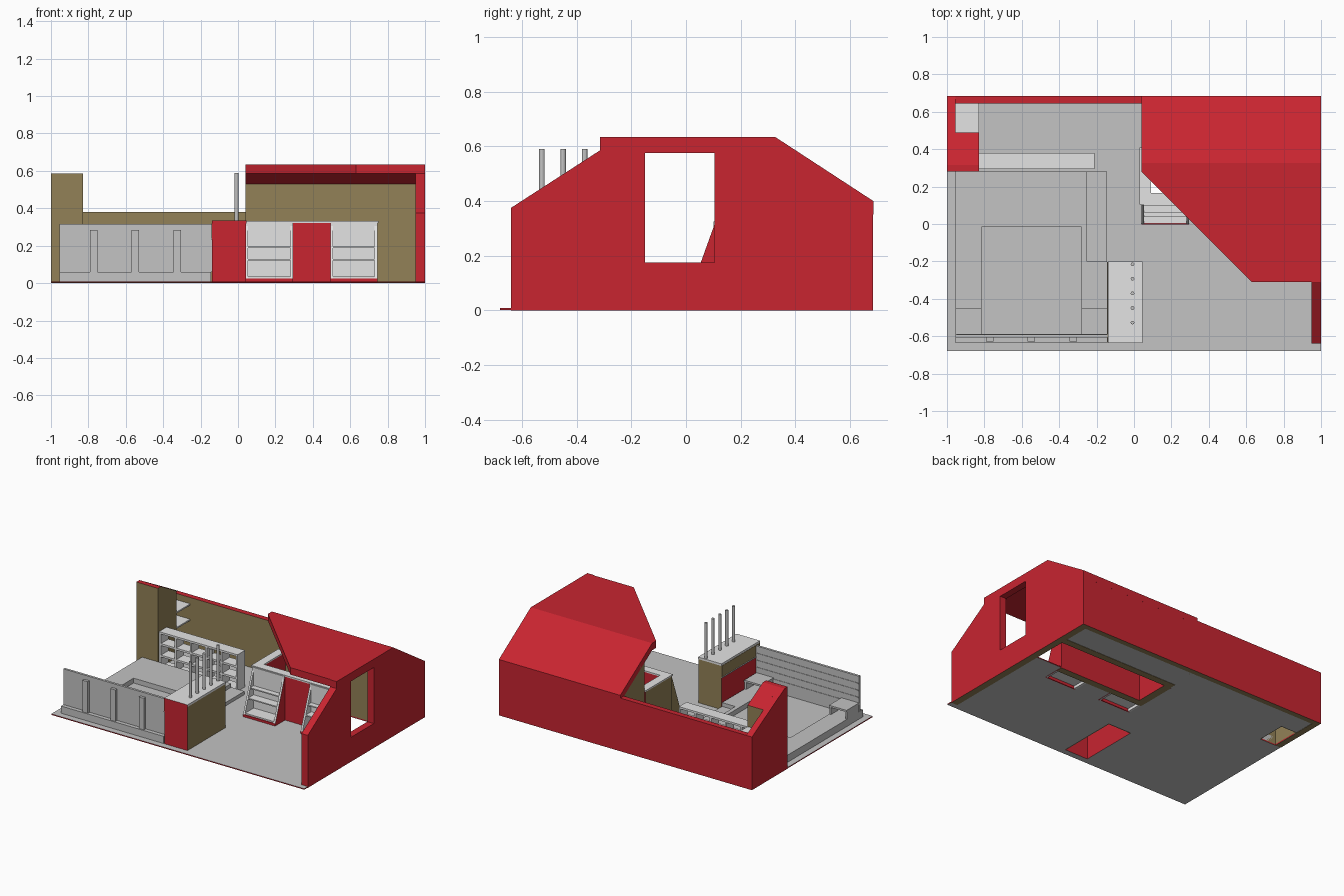
import bpy, bmesh
from mathutils import Vector

cube = bpy.data.objects.get("Cube")
if cube:
    bpy.data.objects.remove(cube, do_unlink=True)


def material(name, rgb):
    m = bpy.data.materials.new(name)
    m.use_nodes = True
    m.diffuse_color = (*rgb, 1)
    m.node_tree.nodes["Principled BSDF"].inputs["Base Color"].default_value = (*rgb, 1)
    return m


RED = material("red", (0.58, 0.018, 0.03))
OLIVE = material("olive", (0.29, 0.22, 0.095))
GREY = material("grey", (0.546, 0.546, 0.546))
LIGHT = material("light grey", (0.775, 0.775, 0.775))
DIRS = {"x": Vector((1, 0, 0)), "y": Vector((0, 1, 0)), "z": Vector((0, 0, 1))}


def finish(name, bm, base, rules=None):
    """rules maps a signed direction such as '-x' to the colour of faces turned that way"""
    mats = [base]
    bmesh.ops.recalc_face_normals(bm, faces=bm.faces)
    for key, mat in (rules or {}).items():
        if mat not in mats:
            mats.append(mat)
        d = DIRS[key[1]] * (1 if key[0] == "+" else -1)
        for f in bm.faces:
            if f.normal.dot(d) > 0.6:
                f.material_index = mats.index(mat)
    me = bpy.data.meshes.new(name)
    bm.to_mesh(me)
    bm.free()
    for m in mats:
        me.materials.append(m)
    ob = bpy.data.objects.new(name, me)
    bpy.context.collection.objects.link(ob)
    return ob


def prism_mesh(profile, x0, x1):
    bm = bmesh.new()
    face = bm.faces.new([bm.verts.new((x0, y, z)) for y, z in profile])
    new = bmesh.ops.extrude_face_region(bm, geom=[face])["geom"]
    verts = [g for g in new if isinstance(g, bmesh.types.BMVert)]
    bmesh.ops.translate(bm, verts=verts, vec=(x1 - x0, 0, 0))
    bmesh.ops.recalc_face_normals(bm, faces=bm.faces)
    return bm


def prism(name, profile, x0, x1, base, rules=None, bottomless=False):
    """Side profile in y and z, pulled along x"""
    bm = prism_mesh(profile, x0, x1)
    if bottomless:
        low = [f for f in bm.faces if f.normal.z < -0.9]
        bmesh.ops.delete(bm, geom=low, context="FACES_ONLY")
    return finish(name, bm, base, rules)


def box(name, x0, x1, y0, y1, z0, z1, base, rules=None, bottomless=False):
    return prism(name, [(y0, z0), (y1, z0), (y1, z1), (y0, z1)], x0, x1, base, rules, bottomless)


def slab(name, x0, x1, y0, y1, z0, z1, holes, base, rules=None):
    """Flat plate with rectangular holes"""
    xs = sorted({x0, x1, *[v for h in holes for v in h[:2]]})
    ys = sorted({y0, y1, *[v for h in holes for v in h[2:]]})
    bm = bmesh.new()
    grid = {(x, y): bm.verts.new((x, y, z0)) for x in xs for y in ys}
    for xa, xb in zip(xs, xs[1:]):
        for ya, yb in zip(ys, ys[1:]):
            cx, cy = (xa + xb) / 2, (ya + yb) / 2
            if not any(a < cx < b and c < cy < d for a, b, c, d in holes):
                bm.faces.new([grid[p] for p in ((xa, ya), (xb, ya), (xb, yb), (xa, yb))])
    new = bmesh.ops.extrude_face_region(bm, geom=bm.faces[:])["geom"]
    bmesh.ops.translate(bm, verts=[g for g in new if isinstance(g, bmesh.types.BMVert)], vec=(0, 0, z1 - z0))
    bmesh.ops.delete(bm, geom=[v for v in bm.verts if not v.link_faces], context="VERTS")
    return finish(name, bm, base, rules)


# Floor with the stairwell and the open undersides of the built-in parts
UNITS = ((0.04, 0.295), (0.495, 0.745))
holes = [(0.09, 0.95, 0.16, 0.41), (-0.955, -0.83, 0.28, 0.49), (-0.14, 0.045, -0.635, -0.2)]
holes += [(a, b, 0, 0.11) for a, b in UNITS]
slab("floor", -1, 1, -0.68, 0.68, 0.002, 0.009, holes, RED, {"+z": GREY, "-z": GREY})

# Gable wall in four pieces around the window
INSIDE = {"-x": OLIVE, "-z": OLIVE}
WY0, WY1, WZ0, WZ1 = -0.15, 0.105, 0.175, 0.575
TOP = 0.635
prism("gable_wall_front", [(-0.64, 0), (-0.64, 0.375), (-0.315, 0.585), (-0.315, TOP), (WY0, TOP), (WY0, 0)],
      0.95, 1, RED, INSIDE)
prism("gable_wall_back", [(WY1, 0), (WY1, TOP), (0.325, TOP), (0.684, 0.4), (0.684, 0)], 0.95, 1, RED, INSIDE)
box("gable_wall_sill", 0.95, 1, WY0, WY1, 0, WZ0, RED, INSIDE)
box("gable_wall_lintel", 0.95, 1, WY0, WY1, WZ1, TOP, RED)

# Back wall, low part and part under the roof
BACK = {"-y": OLIVE, "-z": OLIVE}
box("back_wall_low", -1, 0.04, 0.645, 0.684, 0, 0.38, RED, BACK)
box("back_wall_roofed", 0.04, 0.95, 0.645, 0.684, 0, 0.4, RED, BACK)

# Left end wall and its hollow pier
prism("left_end_wall", [(0.28, 0), (0.28, 0.585), (0.315, 0.585), (0.684, 0.38), (0.684, 0)],
      -1, -0.955, RED, {"+x": OLIVE, "-y": OLIVE, "-z": OLIVE})
prism("left_pier", [(0.28, 0), (0.28, 0.585), (0.315, 0.585), (0.49, 0.488), (0.49, 0)],
      -0.955, -0.83, OLIVE, {"+z": RED}, bottomless=True)
for z in (0.225, 0.335):
    box("alcove_shelf", -0.955, -0.83, 0.49, 0.645, z - 0.01, z, LIGHT)

# Roof, cut off along a diagonal
bm = prism_mesh([(-0.31, 0.585), (-0.31, TOP), (0.325, TOP), (0.685, 0.4), (0.685, 0.35), (0.325, 0.585)], 0.04, 1)
cut = bmesh.ops.bisect_plane(bm, geom=bm.verts[:] + bm.edges[:] + bm.faces[:], dist=1e-5,
                             plane_co=(0.0405, 0.28, 0), plane_no=(1, 1, 0), clear_inner=True)
bmesh.ops.holes_fill(bm, edges=[e for e in bm.edges if e.is_boundary], sides=0)
finish("roof", bm, RED)

# Knee wall below the roof slope, and its closed end
box("knee_wall", 0.04, 0.95, 0.41, 0.46, 0, 0.53, OLIVE)
prism("knee_wall_end", [(0.41, 0.002), (0.41, 0.53), (0.645, 0.377), (0.645, 0.002)], 0.04, 0.06, OLIVE)

# Stairwell parapet with a pale cap
box("parapet_front", 0.04, 0.745, 0.11, 0.16, 0, 0.322, RED, {"-z": OLIVE})
box("parapet_end", 0.034, 0.09, 0.11, 0.41, 0, 0.322, RED, {"-x": OLIVE, "-z": OLIVE})
box("parapet_cap_front", 0.03, 0.75, 0.105, 0.165, 0.322, 0.332, LIGHT)
box("parapet_cap_end", 0.03, 0.09, 0.165, 0.41, 0.322, 0.332, LIGHT)


def lean(z):
    return 0.11 * max(z - 0.025, 0) / 0.305


# Leaning bookcases either side of the recess
WEDGE = [(0, 0), (0, 0.025), (0.108, 0.325), (0.11, 0.325), (0.11, 0)]
for i, (a, b) in enumerate(UNITS):
    t = 0.014
    prism("bookcase_left_side", WEDGE, a, a + t, LIGHT, {"-x": RED if i else OLIVE})
    prism("bookcase_right_side", WEDGE, b - t, b, LIGHT, {"+x": RED})
    box("bookcase_plinth", a, b, -0.002, 0.006, 0, 0.025, RED)
    box("bookcase_bottom", a + t, b - t, 0.004, 0.108, 0.02, 0.035, LIGHT)
    box("bookcase_back", a + t, b - t, 0.1, 0.109, 0.03, 0.325, LIGHT)
    for z in (0.13, 0.195):
        box("bookcase_shelf", a + t, b - t, lean(z), 0.105, z - 0.008, z, LIGHT)
    box("bookcase_top_rail", a, b, lean(0.305), 0.109, 0.305, 0.325, LIGHT)

# Raised platform with a sunken bed, and a side step
slab("platform", -0.955, -0.25, -0.635, 0.28, 0.008, 0.06, [(-0.815, -0.28, -0.59, -0.015)], GREY)
box("bed_base", -0.815, -0.28, -0.59, -0.015, 0.008, 0.025, GREY)
box("platform_front", -0.25, -0.145, -0.635, -0.2, 0.008, 0.06, GREY)
box("platform_step", -0.25, -0.145, -0.2, 0.28, 0.008, 0.033, GREY)

# Headboard with front posts and thin slats behind
box("headboard", -0.955, -0.14, -0.607, -0.59, 0.06, 0.315, GREY)
for x in (-0.77, -0.55, -0.325):
    box("headboard_post", x - 0.02, x + 0.02, -0.627, -0.607, 0.06, 0.285, GREY)
for z in (0.11, 0.16, 0.21, 0.26):
    box("headboard_slat", -0.95, -0.145, -0.59, -0.587, z, z + 0.006, GREY)

# Bedside tables
for a, b in ((-0.955, -0.815), (-0.28, -0.145)):
    box("bedside_top", a, b, -0.59, -0.45, 0.112, 0.125, GREY)
    for x in (a, b - 0.014):
        box("bedside_leg", x, x + 0.014, -0.585, -0.455, 0.06, 0.112, GREY)

# Counter with pale top and five poles
box("counter_body", -0.138, 0.043, -0.633, -0.202, 0, 0.32, OLIVE, {"-y": RED, "-x": RED}, bottomless=True)
box("counter_upper_panel", -0.142, -0.138, -0.633, -0.202, 0.24, 0.32, OLIVE)
box("counter_trim", -0.145, -0.138, -0.633, -0.202, 0.234, 0.24, LIGHT)
box("counter_top", -0.14, 0.045, -0.635, -0.2, 0.32, 0.335, LIGHT, {"-y": RED})
for i in range(5):
    bm = bmesh.new()
    bmesh.ops.create_cone(bm, cap_ends=True, segments=12, radius1=0.01, radius2=0.01, depth=0.255)
    bmesh.ops.translate(bm, verts=bm.verts, vec=(-0.008, -0.215 - 0.078 * i, 0.4625))
    finish("counter_pole", bm, GREY)

# Open cube shelving on the platform edge
X0, X1, Y0, Y1, H, T = -0.83, -0.21, 0.295, 0.38, 0.27, 0.014
COLS, ROWS = 5, 3
for i in range(COLS + 1):
    x = X0 + (X1 - X0 - T) * i / COLS
    box("shelving_upright", x, x + T, Y0, Y1, 0.008, H, LIGHT)
for i in range(ROWS + 1):
    z = 0.01 + (H - T - 0.01) * i / ROWS
    box("shelving_board", X0, X1, Y0, Y1, z, z + T, LIGHT)
